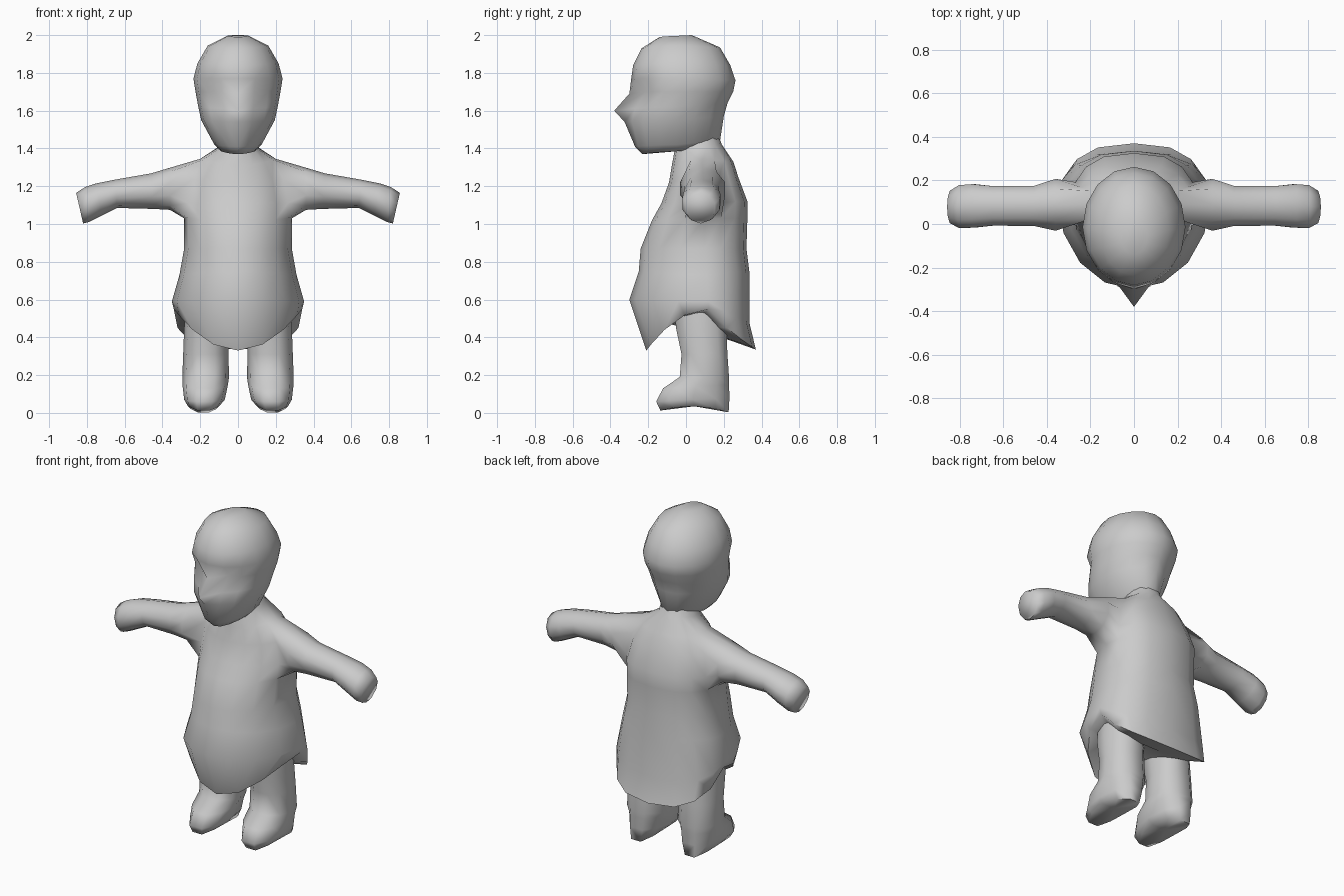
import bpy, bmesh
from math import sin, cos, pi, radians

HALF = 9    # points in a half ring, front centre to back centre
ARM = 10    # points round an arm
LEG = 10    # points round a leg


def half_ring(bm, hw, yf, yb, zf, zs, zb, ym=None, e=1.0):
    """Half oval on +x; height varies from front to side to back.
    ym is the widest point, e squares off the back."""
    ym = (yf + yb) / 2 if ym is None else ym
    out = []
    for j in range(HALF):
        a = -pi / 2 + pi * j / (HALF - 1)
        s, c = sin(a), max(0, cos(a))
        if s < 0:
            x, y, z = hw * c, ym + (ym - yf) * s, zs + (zf - zs) * s * s
        else:
            x, y, z = hw * c ** e, ym + (yb - ym) * s, zs + (zb - zs) * s ** 0.8
        out.append(bm.verts.new((x if 0 < j < HALF - 1 else 0, y, z)))
    return out


def bridge(bm, a, b, closed, skip=()):
    n = len(a)
    for j in range(n if closed else n - 1):
        if j not in skip:
            k = (j + 1) % n
            bm.faces.new((a[j], a[k], b[k], b[j]))


def finish(bm, name):
    bmesh.ops.recalc_face_normals(bm, faces=bm.faces[:])
    mesh = bpy.data.meshes.new(name)
    bm.to_mesh(mesh)
    bm.free()
    ob = bpy.data.objects.new(name, mesh)
    bpy.context.collection.objects.link(ob)
    bpy.ops.object.select_all(action='DESELECT')
    ob.select_set(True)
    bpy.context.view_layer.objects.active = ob
    bpy.ops.object.shade_smooth_by_angle(angle=radians(80))
    ob.modifiers.new("Mirror", 'MIRROR')
    return ob


# Robe with arms: underside, hem, belly, chest, neck
bm = bmesh.new()
robe = [
    (0.24, -0.12, 0.23, 0.48, 0.52, 0.385, 0.09, 0.7),
    (0.34, -0.21, 0.37, 0.33, 0.55, 0.335, 0.12, 0.75),
    (0.35, -0.30, 0.335, 0.60, 0.59, 0.48, 0.12, 0.75),
    (0.31, -0.25, 0.335, 0.75, 0.73, 0.75, 0.11, 0.75),
    (0.285, -0.24, 0.32, 0.87, 0.87, 0.87, 0.10, 0.75),
    (0.285, -0.18, 0.325, 1.02, 1.03, 1.03, 0.10, 0.75),
    (0.285, -0.13, 0.325, 1.11, 1.11, 1.12, 0.11, 0.75),
    (0.26, -0.09, 0.28, 1.22, 1.24, 1.24, 0.10, 0.75),
    (0.20, -0.075, 0.25, 1.31, 1.345, 1.33, 0.09, 0.8),
    (0.11, -0.06, 0.19, 1.39, 1.40, 1.42, 0.07, 1.0),
    (0.09, -0.04, 0.16, 1.48, 1.48, 1.50, 0.06, 1.0),
]
rings = [half_ring(bm, *r) for r in robe]
bm.faces.new(rings[0])
H = 5                   # first ring of the armhole, three rows high
for i in range(len(rings) - 1):
    bridge(bm, rings[i], rings[i + 1], False, (3, 4) if H <= i < H + 3 else ())

# Arm grows out of the armhole rim
g = [rings[H + i] for i in range(4)]
loop = [g[0][4], g[0][5], g[1][5], g[2][5], g[3][5],
        g[3][4], g[3][3], g[2][3], g[1][3], g[0][3]]
# x at top, x at bottom, y centre, y radius, top z, bottom z
arm = [
    (0.36, 0.36, 0.088, 0.125, 1.298, 1.075),
    (0.46, 0.45, 0.083, 0.097, 1.268, 1.080),
    (0.65, 0.64, 0.083, 0.095, 1.235, 1.085),
    (0.75, 0.72, 0.083, 0.105, 1.215, 1.045),
    (0.81, 0.79, 0.080, 0.103, 1.195, 1.010),
    (0.857, 0.82, 0.078, 0.078, 1.165, 1.003),
]
for xt, xb, cy, ry, zt, zb in arm:
    ring = []
    for k in range(ARM):
        t = 2 * pi * k / ARM
        u = (1 - cos(t)) / 2
        ring.append(bm.verts.new((xb + (xt - xb) * u, cy + ry * sin(t), zb + (zt - zb) * u)))
    bridge(bm, loop, ring, True)
    loop = ring
bm.faces.new(loop)
finish(bm, "robe_and_arms")

# Head with nose and eye sockets pulled from the front
bm = bmesh.new()
head = [
    (0.09, -0.23, 0.13, 1.37, 1.385, 1.40),
    (0.125, -0.27, 0.18, 1.41, 1.42, 1.44),
    (0.195, -0.305, 0.20, 1.54, 1.55, 1.57),
    (0.21, -0.29, 0.22, 1.61, 1.62, 1.64),
    (0.225, -0.28, 0.25, 1.70, 1.70, 1.70),
    (0.236, -0.29, 0.262, 1.77, 1.77, 1.76),
    (0.215, -0.28, 0.235, 1.84, 1.85, 1.84),
    (0.16, -0.235, 0.18, 1.93, 1.945, 1.935),
    (0.06, -0.14, 0.03, 1.99, 1.995, 2.00),
]
rings = [half_ring(bm, *r) for r in head]
rings[2][0].co.y = -0.325                      # lip
rings[3][0].co.y, rings[3][0].co.z = -0.38, 1.60   # nose tip
rings[4][0].co.y, rings[4][0].co.z = -0.30, 1.69   # nose bridge
rings[4][1].co.y += 0.045                      # eye socket
rings[4][2].co.y += 0.015
for a, b in zip(rings, rings[1:]):
    bridge(bm, a, b, False)
bm.faces.new(rings[0])
bm.faces.new(rings[-1])
finish(bm, "head")

# Legs with feet
bm = bmesh.new()
# inner x, outer x, front y, back y, front z, back z
leg = [
    (0.06, 0.27, -0.07, 0.22, 0.60, 0.60),
    (0.05, 0.285, -0.06, 0.222, 0.45, 0.45),
    (0.05, 0.29, -0.03, 0.225, 0.31, 0.32),
    (0.048, 0.295, -0.04, 0.235, 0.19, 0.18),
    (0.055, 0.293, -0.13, 0.237, 0.13, 0.15),
    (0.07, 0.285, -0.168, 0.24, 0.06, 0.08),
    (0.10, 0.265, -0.145, 0.235, 0.01, 0.0),
]
prev = None
for x0, x1, yf, yb, zf, zb in leg:
    ring = []
    for k in range(LEG):
        t = 2 * pi * k / LEG
        c, s = cos(t), sin(t)
        arch = 0.03 * c * c if zb == 0 else 0      # sole lifts at mid foot
        x = (x0 + x1) / 2 + (x1 - x0) / 2 * (abs(c) ** 0.8) * (1 if c > 0 else -1)
        y = (yf + yb) / 2 + (yb - yf) / 2 * s
        ring.append(bm.verts.new((x, y, zf + (zb - zf) * (s + 1) / 2 + arch)))
    if prev:
        bridge(bm, prev, ring, True)
    else:
        bm.faces.new(ring)
    prev = ring
# Arched sole
sole = bm.faces.new(prev)
centre = bmesh.ops.poke(bm, faces=[sole])["verts"][0]
centre.co.z = 0.035
finish(bm, "leg")
